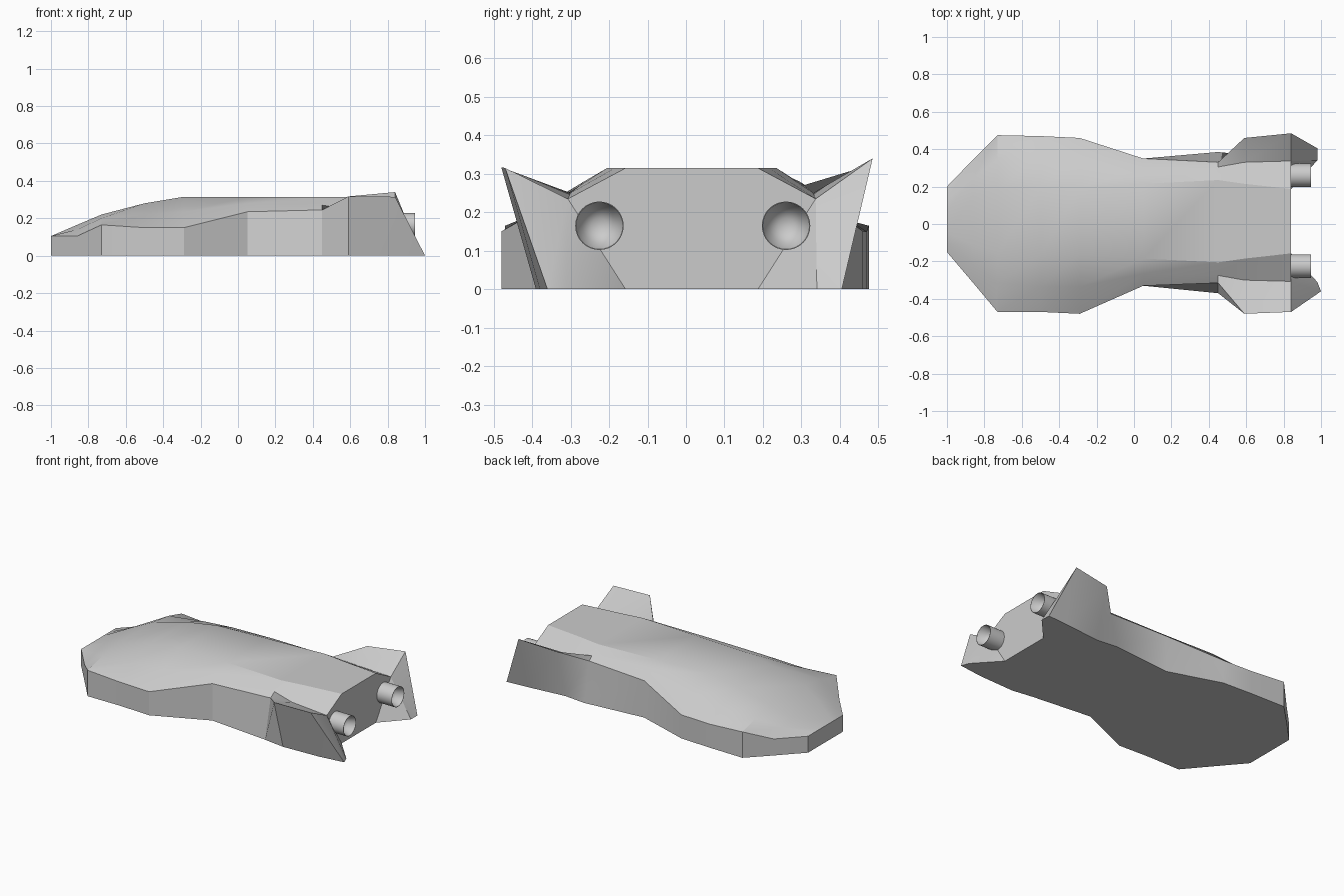
import bpy, bmesh, math

default = bpy.data.objects.get("Cube")
if default:
    bpy.data.objects.remove(default, do_unlink=True)

grey = bpy.data.materials.new("plain_grey")
grey.use_nodes = True
COLOUR = (0.6, 0.6, 0.6, 1)
grey.diffuse_color = COLOUR
grey.node_tree.nodes["Principled BSDF"].inputs["Base Color"].default_value = COLOUR


def finish(name, bm, angle):
    """Turn a bmesh into a smooth-by-angle object."""
    bmesh.ops.recalc_face_normals(bm, faces=bm.faces)
    mesh = bpy.data.meshes.new(name)
    bm.to_mesh(mesh)
    bm.free()
    mesh.materials.append(grey)
    obj = bpy.data.objects.new(name, mesh)
    bpy.context.collection.objects.link(obj)
    bpy.ops.object.select_all(action="DESELECT")
    obj.select_set(True)
    bpy.context.view_layer.objects.active = obj
    bpy.ops.object.shade_smooth_by_angle(angle=math.radians(angle))
    return obj


MID = 0.015      # sideways offset of the upper deck
TAIL = 0.84      # x of the flat rear panel

# Hull stations: x, deck z, deck half width, valley half width, valley z,
# rim z, rim y on each side, outward flare of the wall at the floor
STATIONS = [
    (-1.0, .105, .06, .12, .105, .105, -.15, .20, 0),
    (-.86, .165, .13, .23, .14, .105, -.315, .345, 0),
    (-.73, .22, .17, .33, .20, .165, -.47, .475, 0),
    (-.5, .28, .18, .35, .22, .15, -.47, .47, 0),
    (-.29, .315, .18, .35, .235, .15, -.48, .46, 0),
    (.05, .315, .2, .28, .28, .235, -.33, .35, 0),
    (.45, .315, .22, .29, .27, .245, -.315, .33, .055),
    (.59, .315, .2, .315, .25, .317, -.48, .46, -.09),
    (TAIL, .315, .172, .322, .235, .315, -.47, .485, -.09),
]

# Hull: loft the stations
bm = bmesh.new()
rings = []
for x, deck, shoulder, valley, valley_z, rim_z, rim_r, rim_l, flare in STATIONS:
    lift = 0.025 if x == TAIL else 0
    right = [(rim_r - flare, 0), (rim_r, rim_z), (MID - valley, valley_z), (MID - shoulder, deck)]
    left = [(MID + shoulder, deck), (MID + valley, valley_z), (rim_l, rim_z + lift), (rim_l + flare, 0)]
    rings.append([bm.verts.new((x, y, z)) for y, z in right + left])
for a, b in zip(rings, rings[1:]):
    for i in range(len(a) - 1):
        bm.faces.new((a[i], a[i + 1], b[i + 1], b[i]))
bm.faces.new(rings[0])

# Tail fins: each sweeps back from the last station to a point on the floor
last = rings[-1]
inner_feet, fin_floor = [], []
for side, order, tip_x, tip_y, toe_y in ((-1, (0, 1, 2), 1.0, -.36, -.31),
                                         (1, (7, 6, 5), .98, .405, .34)):
    foot, rim, valley = (last[i] for i in order)
    tip = bm.verts.new((tip_x, tip_y, 0))
    toe = bm.verts.new((.98, toe_y, 0))
    inner = bm.verts.new((TAIL, MID + side * .172, 0))
    bm.faces.new((foot, rim, tip))
    bm.faces.new((rim, valley, tip))
    bm.faces.new((valley, toe, tip))
    bm.faces.new((valley, inner, toe))
    inner_feet.append(inner)
    fin_floor.append([tip, toe, inner])

# Rear panel and flat floor
bm.faces.new([inner_feet[0]] + last[2:6] + [inner_feet[1]])
bm.faces.new([r[0] for r in rings] + fin_floor[0] + fin_floor[1][::-1]
             + [r[-1] for r in reversed(rings)])
finish("hull", bm, 25)


# Exhaust pipes: tube with a dished mouth
def exhaust(name, y, sides=32):
    bm = bmesh.new()
    loops = []
    for x, radius in ((TAIL - .01, .063), (.945, .063), (.945, .061), (.9, .045), (.88, .02)):
        loops.append([bm.verts.new((x, y + radius * math.cos(math.tau * k / sides),
                                    .165 + radius * math.sin(math.tau * k / sides)))
                      for k in range(sides)])
    for a, b in zip(loops, loops[1:]):
        for k in range(sides):
            n = (k + 1) % sides
            bm.faces.new((a[k], a[n], b[n], b[k]))
    bm.faces.new(loops[0])
    bm.faces.new(loops[-1])
    finish(name, bm, 40)


exhaust("right_exhaust", -.225)
exhaust("left_exhaust", .26)
